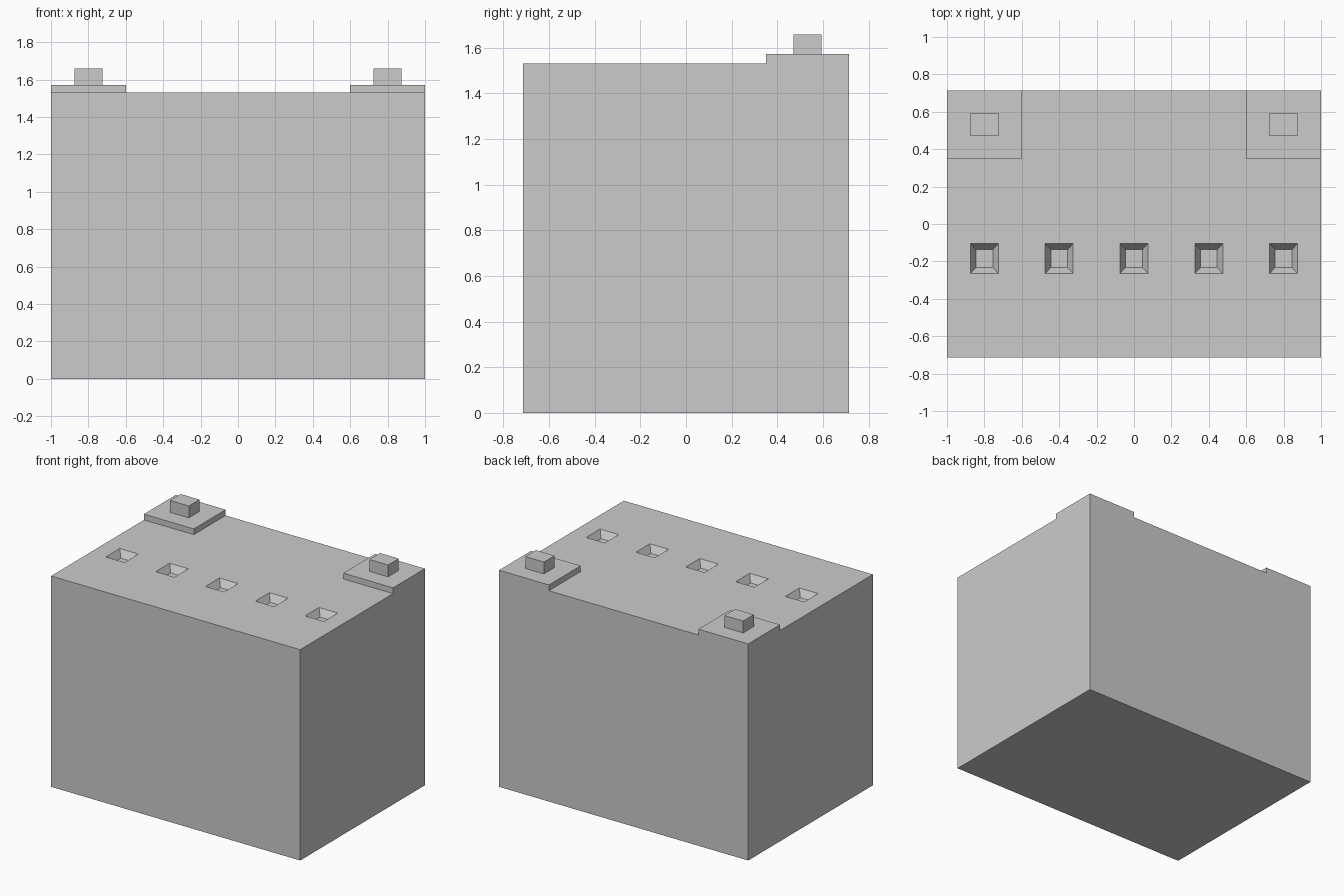
import bpy, bmesh
from mathutils import Vector

if "Cube" in bpy.data.objects:
    bpy.data.objects.remove(bpy.data.objects["Cube"])

TOP = 1.53


def frustum(name, x, y, z0, z1, bottom, top):
    """Four-sided block; bottom and top are (half width, half depth)."""
    bm = bmesh.new()
    bmesh.ops.create_cube(bm, size=2)
    for v in bm.verts:
        hx, hy = top if v.co.z > 0 else bottom
        v.co = Vector((x + v.co.x * hx, y + v.co.y * hy, z1 if v.co.z > 0 else z0))
    mesh = bpy.data.meshes.new(name)
    bm.to_mesh(mesh)
    bm.free()
    obj = bpy.data.objects.new(name, mesh)
    bpy.context.collection.objects.link(obj)
    return obj


def box(name, x, y, z0, z1, half):
    return frustum(name, x, y, z0, z1, half, half)


# Main case
case = box("battery_case", 0, 0, 0, TOP, (1, 0.715))

# Row of five tapered filler wells sunk into the top
depth, rise = 0.05, 0.02
floor, rim = Vector((0.045, 0.048)), Vector((0.075, 0.08))
above = rim + (rim - floor) * rise / depth
for i in range(5):
    well = frustum(f"well_cutter_{i + 1}", -0.8 + 0.4 * i, -0.185,
                   TOP - depth, TOP + rise, floor, above)
    cut = case.modifiers.new(f"well_{i + 1}", 'BOOLEAN')
    cut.operation = 'DIFFERENCE'
    cut.solver = 'EXACT'
    cut.object = well
    well.hide_render = True
    well.hide_set(True)

# Raised corner pads with terminal posts
for side, s in (("left", -1), ("right", 1)):
    box(f"{side}_terminal_pad", s * 0.8, 0.5325, TOP, 1.572, (0.2, 0.1825))
    box(f"{side}_terminal_post", s * 0.8, 0.5325, 1.572, 1.658, (0.075, 0.061))
